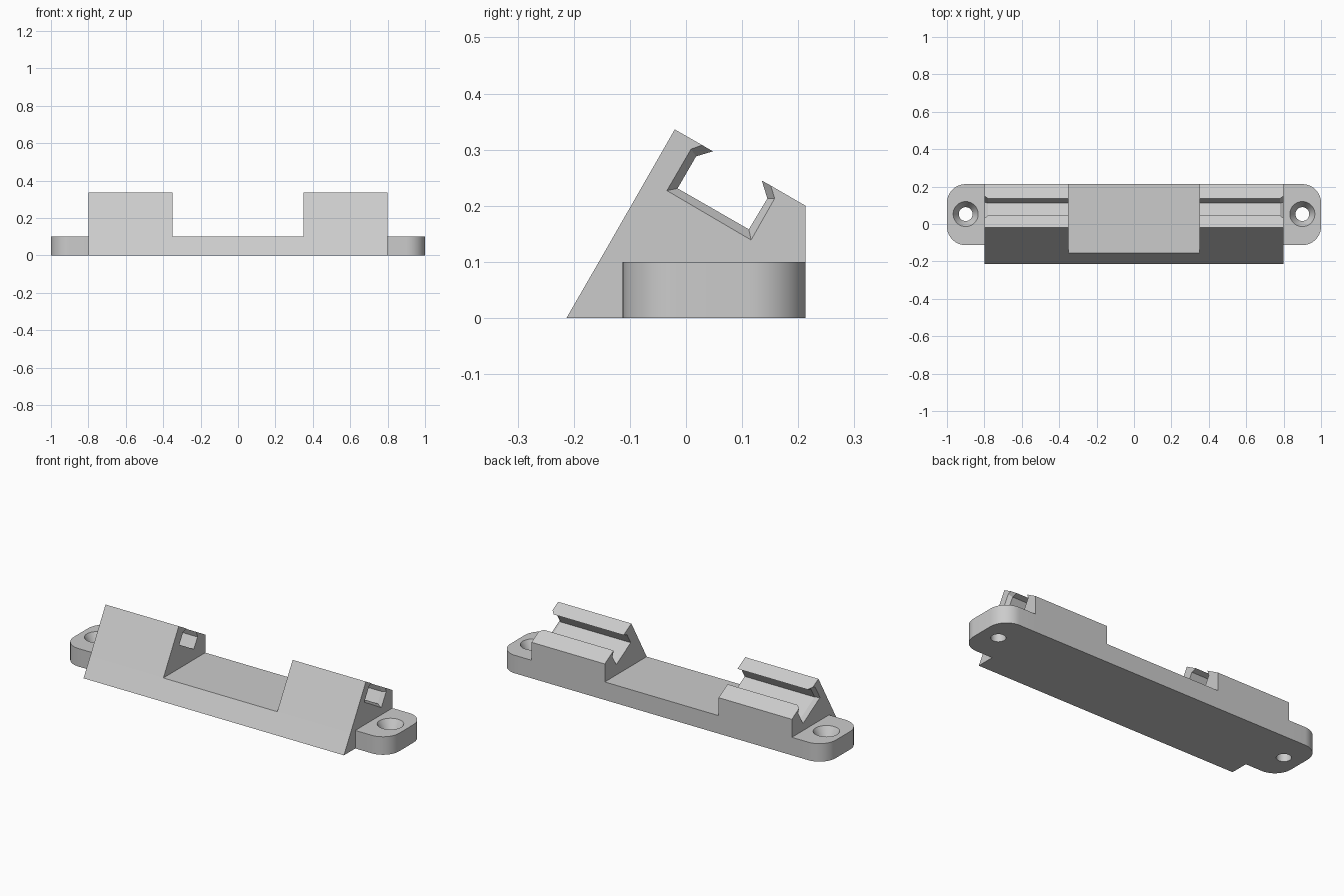
import bpy, bmesh, math

cube = bpy.data.objects.get("Cube")
if cube:
    bpy.data.objects.remove(cube, do_unlink=True)

grey = bpy.data.materials.new("plain_grey")
grey.use_nodes = True
colour = (0.6, 0.6, 0.6, 1)
grey.diffuse_color = colour
grey.node_tree.nodes["Principled BSDF"].inputs["Base Color"].default_value = colour

BACK, FRONT, BASE_H = 0.213, -0.213, 0.1
CLIP_IN, CLIP_OUT, FLARE = 0.35, 0.8, 0.02
SLOPE_Y = FRONT + BASE_H / math.sqrt(3)      # front face leans back 30 degrees


def loft(name, sections):
    """Skin closed rings of points with the same count, capping both ends."""
    bm = bmesh.new()
    rings = [[bm.verts.new(p) for p in s] for s in sections]
    n = len(rings[0])
    for a, b in zip(rings, rings[1:]):
        for i in range(n):
            j = (i + 1) % n
            bm.faces.new((a[i], a[j], b[j], b[i]))
    bm.faces.new(rings[0])
    bm.faces.new(rings[-1])
    bmesh.ops.recalc_face_normals(bm, faces=bm.faces)
    mesh = bpy.data.meshes.new(name)
    bm.to_mesh(mesh)
    bm.free()
    mesh.materials.append(grey)
    obj = bpy.data.objects.new(name, mesh)
    bpy.context.collection.objects.link(obj)
    return obj


def at_x(x, profile):
    return [(x, y, z) for y, z in profile]


# Sloped base between the mounting tabs
base = [(FRONT, 0), (SLOPE_Y, BASE_H), (BACK, BASE_H), (BACK, 0)]
loft("base_rail", [at_x(-CLIP_OUT, base), at_x(CLIP_OUT, base)])

# Tilted snap groove, and its wider mouth at the outer end
groove = [(0.048, 0.297), (0.018, 0.288), (-0.015, 0.231),
          (0.112, 0.158), (0.145, 0.213), (0.135, 0.245)]
mouth = [(0.029, 0.308), (0.009, 0.301), (-0.034, 0.227),
         (0.116, 0.139), (0.158, 0.213), (0.151, 0.236)]


def clip_profile(slot):
    return [(SLOPE_Y, BASE_H), (-0.02, 0.336)] + slot + [(BACK, 0.2), (BACK, BASE_H)]


# Rounded tab outline, built for the +x end
R, TAB_FRONT = 0.1, -0.113
outline = [(CLIP_OUT, TAB_FRONT)]
for cy, start in ((TAB_FRONT + R, -90), (BACK - R, 0)):
    for k in range(17):
        a = math.radians(start + 90 * k / 16)
        outline.append((1 - R + R * math.cos(a), cy + R * math.sin(a)))
outline.append((CLIP_OUT, BACK))

HOLE_X, HOLE_Y = 0.9, 0.053
# Radius and height of the countersunk screw hole
HOLE = [(0.037, -0.02), (0.037, 0.05), (0.067, BASE_H), (0.067, 0.12)]


def circle(cx, r, z, n=40):
    return [(cx + r * math.cos(math.tau * i / n),
             HOLE_Y + r * math.sin(math.tau * i / n), z) for i in range(n)]


for side, s in (("left", 1), ("right", -1)):
    # Clip block with flared outer mouth
    loft(side + "_clip", [at_x(s * CLIP_IN, clip_profile(groove)),
                          at_x(s * (CLIP_OUT - FLARE), clip_profile(groove)),
                          at_x(s * CLIP_OUT, clip_profile(mouth))])

    # Mounting tab with screw hole
    tab = loft(side + "_tab", [[(s * x, y, z) for x, y in outline] for z in (0, BASE_H)])
    cutter = loft(side + "_hole_cutter", [circle(s * HOLE_X, r, z) for r, z in HOLE])
    cutter.hide_render = True
    mod = tab.modifiers.new("screw_hole", 'BOOLEAN')
    mod.operation = 'DIFFERENCE'
    mod.solver = 'EXACT'
    mod.object = cutter
    bpy.ops.object.select_all(action='DESELECT')
    tab.select_set(True)
    bpy.context.view_layer.objects.active = tab
    bpy.ops.object.modifier_apply(modifier=mod.name)
    bpy.data.objects.remove(cutter, do_unlink=True)
    bpy.ops.object.shade_smooth_by_angle(angle=math.radians(25))
